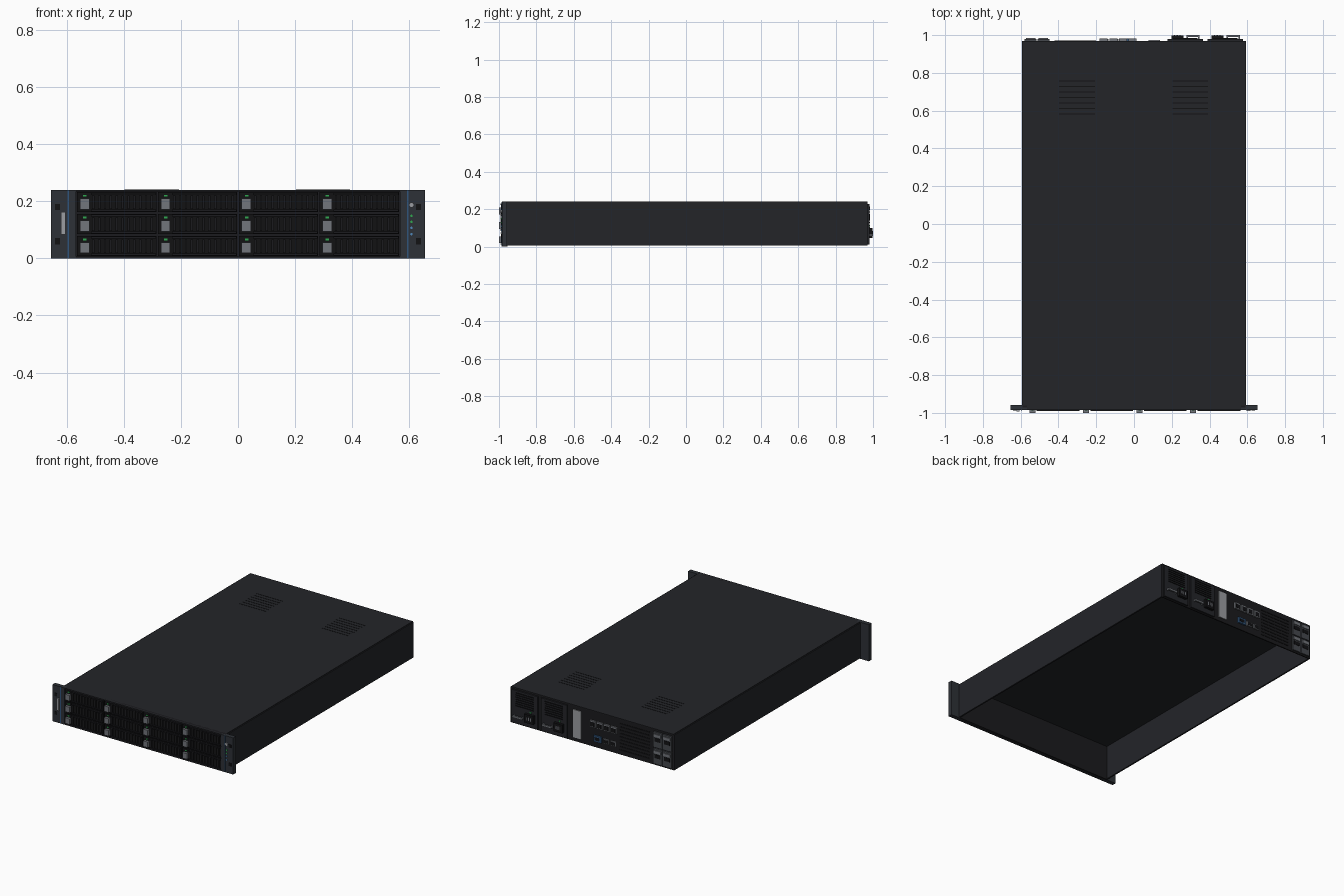
import bpy, bmesh
from mathutils import Matrix, Vector

if "Cube" in bpy.data.objects:
    bpy.data.objects.remove(bpy.data.objects["Cube"])


def material(name, rgb):
    m = bpy.data.materials.new(name)
    m.diffuse_color = (*rgb, 1)
    m.use_nodes = True
    m.node_tree.nodes["Principled BSDF"].inputs["Base Color"].default_value = m.diffuse_color
    return m


CASE = material("case_charcoal", (0.017, 0.018, 0.022))
EAR = material("ear_slate", (0.027, 0.031, 0.038))
BLACK = material("black", (0.006, 0.006, 0.007))
DARK = material("dark_plastic", (0.011, 0.011, 0.013))
GREY = material("latch_grey", (0.17, 0.18, 0.20))
STEEL = material("steel", (0.33, 0.34, 0.36))
BAY = material("rear_bay_grey", (0.06, 0.065, 0.075))
BLUE = material("blue", (0.03, 0.09, 0.2))
GREEN = material("green_led", (0.03, 0.4, 0.08))
CYAN = material("blue_led", (0.08, 0.25, 0.5))


def finish(name, bm, mat):
    me = bpy.data.meshes.new(name)
    bm.to_mesh(me)
    bm.free()
    me.materials.append(mat)
    ob = bpy.data.objects.new(name, me)
    bpy.context.collection.objects.link(ob)
    return ob


def boxes(name, mat, items):
    """One object made of boxes, each (x0, x1, y0, y1, z0, z1)."""
    bm = bmesh.new()
    for x0, x1, y0, y1, z0, z1 in items:
        c = Vector((x0 + x1, y0 + y1, z0 + z1)) / 2
        s = Matrix.Diagonal((x1 - x0, y1 - y0, z1 - z0, 1))
        bmesh.ops.create_cube(bm, size=1, matrix=Matrix.Translation(c) @ s)
    return finish(name, bm, mat)


def discs(name, mat, items, depth):
    """Short cylinders facing -y, each (x, y, z, radius)."""
    bm = bmesh.new()
    for x, y, z, r in items:
        bmesh.ops.create_cone(bm, cap_ends=True, segments=16, radius1=r, radius2=r, depth=depth,
                              matrix=Matrix.Translation((x, y, z)) @ Matrix.Rotation(1.5707963, 4, 'X'))
    ob = finish(name, bm, mat)
    bpy.context.view_layer.objects.active = ob
    ob.select_set(True)
    bpy.ops.object.shade_smooth_by_angle()
    ob.select_set(False)


# Chassis: thin sheet walls, open underneath
W, F, B, H = 0.595, -0.96, 0.97, 0.24
boxes("side_walls", CASE, [(s * W - 0.005, s * W + 0.005, F, B, 0.005, H - 0.004)
                           for s in (-0.99, 0.99)])
boxes("top_cover", CASE, [(-0.588, 0.588, F, B, H - 0.008, H)])
boxes("back_panel", DARK, [(-0.59, 0.59, B - 0.008, B, 0.005, H - 0.004)])
boxes("front_panel", DARK, [(-0.59, 0.59, F - 0.012, F + 0.006, 0.0, H)])

# Top vents, two groups of seven slots
boxes("top_vent_slots", BLACK,
      [(x, x + 0.19, 0.58 + i * 0.029, 0.586 + i * 0.029, H - 0.002, H + 0.001)
       for x in (-0.397, 0.203) for i in range(7)])

# Rack ears with blue trim, mounting holes and side handle
boxes("rack_ears", EAR, [(-0.655, -0.567, -0.985, -0.957, 0, H), (0.567, 0.655, -0.985, -0.957, 0, H)])
boxes("front_frame", CASE, [(-0.567, 0.567, -0.985, -0.957, a, b) for a, b in ((0, 0.006), (0.234, H))])
boxes("ear_trim", BLUE, [(s * 0.595 - 0.003, s * 0.595 + 0.003, -0.987, -0.98, 0.001, H - 0.001)
                         for s in (-1, 1)])
boxes("ear_holes", BLACK, [(s * 0.632 - 0.009, s * 0.632 + 0.009, -0.9865, -0.98, z - 0.011, z + 0.011)
                           for s in (-1, 1) for z in (0.06, 0.18)])
boxes("ear_latch", STEEL, [(-0.621, -0.605, -0.993, -0.98, 0.083, 0.163)])

# Control buttons and status lights on the right ear
discs("power_button", STEEL, [(0.608, -0.987, 0.187, 0.009)], 0.008)
discs("green_status_lights", GREEN, [(0.608, -0.986, z, 0.0045) for z in (0.149, 0.128)], 0.006)
discs("blue_status_lights", CYAN, [(0.608, -0.986, z, 0.0045) for z in (0.107, 0.085)], 0.006)

# Drive bays: four columns, three rows
trays, rails, slats, latches, leds = [], [], [], [], []
for c in range(4):
    for r in range(3):
        x, z = -0.567 + c * 0.2835, 0.006 + r * 0.077
        trays.append((x + 0.003, x + 0.2805, -0.983, -0.965, z + 0.002, z + 0.072))
        rails += [(x + 0.052, x + 0.279, -0.991, -0.98, z + a, z + a + 0.007) for a in (0.004, 0.063)]
        slats += [(x + 0.056 + i * 0.0205, x + 0.064 + i * 0.0205, -0.989, -0.98, z + 0.013, z + 0.061)
                  for i in range(11)]
        latches.append((x + 0.013, x + 0.046, -1.0, -0.98, z + 0.012, z + 0.049))
        leds.append((x + 0.024, x + 0.036, -0.987, -0.98, z + 0.057, z + 0.063))
boxes("drive_trays", BLACK, trays)
boxes("drive_rails", DARK, rails)
boxes("drive_slats", DARK, slats)
boxes("drive_latches", GREY, latches)
boxes("drive_lights", GREEN, leds)

# Two power supplies at the rear
plates, grills, sockets, pins, handles, lamps = [], [], [], [], [], []
for x in (0.178, 0.39):
    plates.append((x, x + 0.188, B - 0.005, 0.98, 0.012, 0.228))
    grills += [(x + 0.03, x + 0.158, 0.978, 0.984, z, z + 0.006)
               for z in [0.125 + i * 0.014 for i in range(7)]]
    sockets.append((x + 0.02, x + 0.085, 0.975, 0.998, 0.045, 0.1))
    pins += [(x + 0.034 + i * 0.014, x + 0.04 + i * 0.014, 0.995, 0.9995, 0.062, 0.084) for i in range(3)]
    handles.append((x + 0.1, x + 0.17, 0.99, 1.0, 0.056, 0.068))
    handles += [(x + a, x + a + 0.008, 0.975, 0.992, 0.056, 0.068) for a in (0.1, 0.162)]
    lamps.append((x + 0.045, x + 0.055, 0.978, 0.984, 0.108, 0.115))
boxes("power_supplies", CASE, plates)
boxes("power_fan_grills", BLACK, grills)
boxes("power_sockets", BLACK, sockets)
boxes("power_socket_pins", GREY, pins)
boxes("power_handles", GREY, handles)
boxes("power_lights", GREEN, lamps)

# Rear expansion cover and ports
boxes("expansion_cover", STEEL, [(0.077, 0.137, B - 0.005, 0.975, 0.03, 0.212)])
net = [-0.182 + i * 0.051 for i in range(4)]
boxes("network_ports", GREY, [(x, x + 0.043, B - 0.005, 0.981, 0.135, 0.178) for x in net])
boxes("network_openings", BLACK, [(x + 0.007, x + 0.036, 0.976, 0.9825, 0.141, 0.168) for x in net])
boxes("video_port", BLUE, [(-0.07, -0.015, B - 0.005, 0.981, 0.045, 0.085)])
boxes("video_opening", BLACK, [(-0.06, -0.025, 0.976, 0.9825, 0.055, 0.075)])
usb = (-0.125, -0.177)
boxes("usb_ports", GREY, [(x, x + 0.042, B - 0.005, 0.979, 0.05, 0.08) for x in usb])
boxes("usb_openings", BLACK, [(x + 0.005, x + 0.037, 0.975, 0.9805, 0.055, 0.075) for x in usb])

# Rear vent slots
boxes("rear_vent_slots", BLACK, [(-0.42, -0.2, B - 0.004, B + 0.002, z, z + 0.009)
                                 for z in [0.03 + i * 0.0215 for i in range(9)]])

# Rear drive bays: two columns, two rows
cells = [(x, z) for x in (-0.579, -0.511) for z in (0.015, 0.123)]
boxes("rear_drive_bays", BAY, [(x, x + 0.063, B - 0.005, 0.979, z, z + 0.102) for x, z in cells])
boxes("rear_drive_latches", GREY, [(x + 0.006, x + 0.057, 0.975, 0.985, z + 0.072, z + 0.09) for x, z in cells])
boxes("rear_drive_slots", BLACK, [(x + 0.01, x + 0.053, 0.975, 0.9815, z + 0.04, z + 0.064) for x, z in cells])
